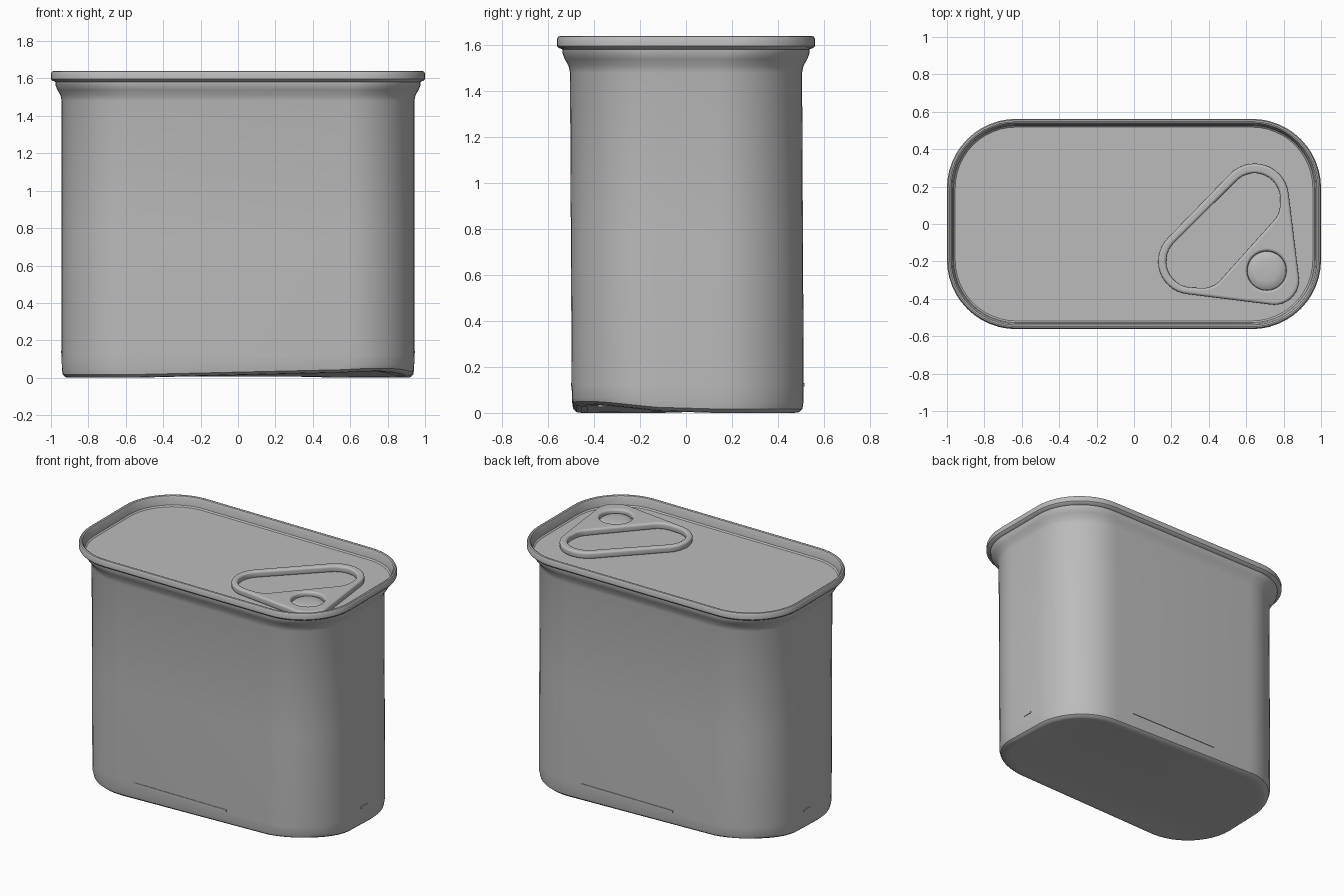
import bpy, bmesh, math
from mathutils import Vector

cube = bpy.data.objects.get("Cube")
if cube:
    bpy.data.objects.remove(cube, do_unlink=True)

metal = bpy.data.materials.new("grey_metal")
metal.use_nodes = True
GREY = (0.5, 0.5, 0.5, 1.0)
metal.diffuse_color = GREY
metal.node_tree.nodes["Principled BSDF"].inputs["Base Color"].default_value = GREY


def rounded_rect(hx, hy, r, steps=12):
    """Counter-clockwise outline of a rounded rectangle."""
    pts = []
    for i, (sx, sy) in enumerate([(1, 1), (-1, 1), (-1, -1), (1, -1)]):
        for k in range(steps + 1):
            a = math.pi / 2 * (i + k / steps)
            pts.append((sx * (hx - r) + r * math.cos(a), sy * (hy - r) + r * math.sin(a)))
    return pts


def circle(x, y, r, steps=32):
    return [(x + r * math.cos(math.tau * k / steps), y + r * math.sin(math.tau * k / steps))
            for k in range(steps)]


def finish(obj, angle=35):
    if not obj.data.materials:
        obj.data.materials.append(metal)
    bpy.ops.object.select_all(action='DESELECT')
    obj.select_set(True)
    bpy.context.view_layer.objects.active = obj
    bpy.ops.object.shade_smooth_by_angle(angle=math.radians(angle))


def mesh_object(name, bm):
    bmesh.ops.recalc_face_normals(bm, faces=bm.faces)
    me = bpy.data.meshes.new(name)
    bm.to_mesh(me)
    bm.free()
    obj = bpy.data.objects.new(name, me)
    bpy.context.collection.objects.link(obj)
    finish(obj)
    return obj


def loft(name, rings):
    """Skin a stack of (outline, z) rings and cap both ends."""
    bm = bmesh.new()
    loops = [[bm.verts.new((x, y, z)) for x, y in pts] for pts, z in rings]
    n = len(loops[0])
    for lo, hi in zip(loops, loops[1:]):
        for i in range(n):
            j = (i + 1) % n
            bm.faces.new((lo[i], lo[j], hi[j], hi[i]))
    bm.faces.new(loops[0][::-1])
    bm.faces.new(loops[-1])
    return mesh_object(name, bm)


# Can: (inset from the rim, height, corner radius), from base up and over the rim to the lid
LID = 1.57
profile = [(0.125, 0.006, 0.33), (0.1, 0.0, 0.345), (0.078, 0.003, 0.36), (0.063, 0.017, 0.37),
           (0.058, 0.05, 0.37), (0.057, 0.12, 0.37), (0.057, 0.75, 0.37), (0.057, 1.48, 0.37),
           (0.051, 1.51, 0.37), (0.034, 1.54, 0.37), (0.024, 1.565, 0.36), (0.024, 1.582, 0.35),
           (0.008, 1.588, 0.362), (0.0, 1.597, 0.37), (0.0, 1.625, 0.37), (0.006, 1.637, 0.364),
           (0.014, 1.64, 0.356), (0.022, 1.636, 0.348), (0.029, 1.62, 0.341),
           (0.035, LID + 0.008, 0.335), (0.044, LID, 0.326)]
can = loft("can_body", [(rounded_rect(1.0 - d, 0.562 - d, r), z) for d, z, r in profile])

# Slight backward lean of the wall, and two opposite bottom corners curled up
for v in can.data.vertices:
    x, y, z = v.co
    v.co.y += 0.008 * max(0.0, 1 - z / 1.5)
    if z < 0.1:
        worn = min(1.0, max(0.0, -x * y) / 0.32)
        v.co.z += 0.038 * worn ** 1.5 * (1 - z / 0.1)


def round_hull(circles, steps=14):
    """Outline wrapped around a counter-clockwise list of (x, y, radius) circles."""
    spans = []
    for (x0, y0, r0), (x1, y1, r1) in zip(circles, circles[1:] + circles[:1]):
        d = math.hypot(x1 - x0, y1 - y0)
        spans.append(math.atan2(y1 - y0, x1 - x0) - math.acos((r0 - r1) / d))
    pts = []
    for i, (x, y, r) in enumerate(circles):
        a0 = spans[i - 1]
        sweep = (spans[i] - a0) % math.tau
        for k in range(steps + 1):
            a = a0 + sweep * k / steps
            pts.append((x + r * math.cos(a), y + r * math.sin(a)))
    return pts


# Pull tab: rounded triangle with a finger hole and a rivet hole
BEVEL = 0.014
RIVET = (0.71, -0.25)
outer = [(0.305, -0.2, 0.176), (0.75, -0.30, 0.132), (0.645, 0.14, 0.183)]
hole = [(0.312, -0.2, 0.14), (0.37, -0.22, 0.122), (0.66, 0.1, 0.12), (0.645, 0.135, 0.137)]
outlines = [
    round_hull([(x, y, r - BEVEL) for x, y, r in outer]),
    round_hull([(x, y, r + BEVEL) for x, y, r in hole]),
    circle(*RIVET, 0.119),
]
curve = bpy.data.curves.new("pull_tab", 'CURVE')
curve.dimensions = '2D'
curve.fill_mode = 'BOTH'
curve.extrude = 0.009
curve.bevel_depth = BEVEL
curve.bevel_resolution = 3
for pts in outlines:
    sp = curve.splines.new('POLY')
    sp.points.add(len(pts) - 1)
    for p, (x, y) in zip(sp.points, pts):
        p.co = (x, y, 0, 1)
    sp.use_cyclic_u = True
tab = bpy.data.objects.new("pull_tab", curve)
tab.location.z = LID + 0.019
bpy.context.collection.objects.link(tab)
curve.materials.append(metal)
bpy.ops.object.select_all(action='DESELECT')
tab.select_set(True)
bpy.context.view_layer.objects.active = tab
bpy.ops.object.convert(target='MESH')
finish(bpy.context.view_layer.objects.active)

# Rivet: low dome inside the tab's round hole
loft("rivet", [(circle(*RIVET, r), LID + h) for r, h in
               [(0.104, -0.004), (0.104, 0.01), (0.092, 0.02), (0.06, 0.026), (0.025, 0.028)]])


# Seams: slim pressed ridges low on each wall
def seam(name, centre, size):
    bm = bmesh.new()
    bmesh.ops.create_cube(bm, size=1.0)
    for v in bm.verts:
        v.co = Vector(centre) + Vector(c * s for c, s in zip(v.co, size))
    return mesh_object(name, bm)


for side, x, y in (("front", -0.09, -0.497), ("back", 0.09, 0.512)):
    seam(side + "_seam", (x, y, 0.122), (0.7, 0.009, 0.016))
for side, x in (("left", 0.942), ("right", -0.942)):
    seam(side + "_seam", (x, 0.03, 0.138), (0.009, 0.07, 0.012))
